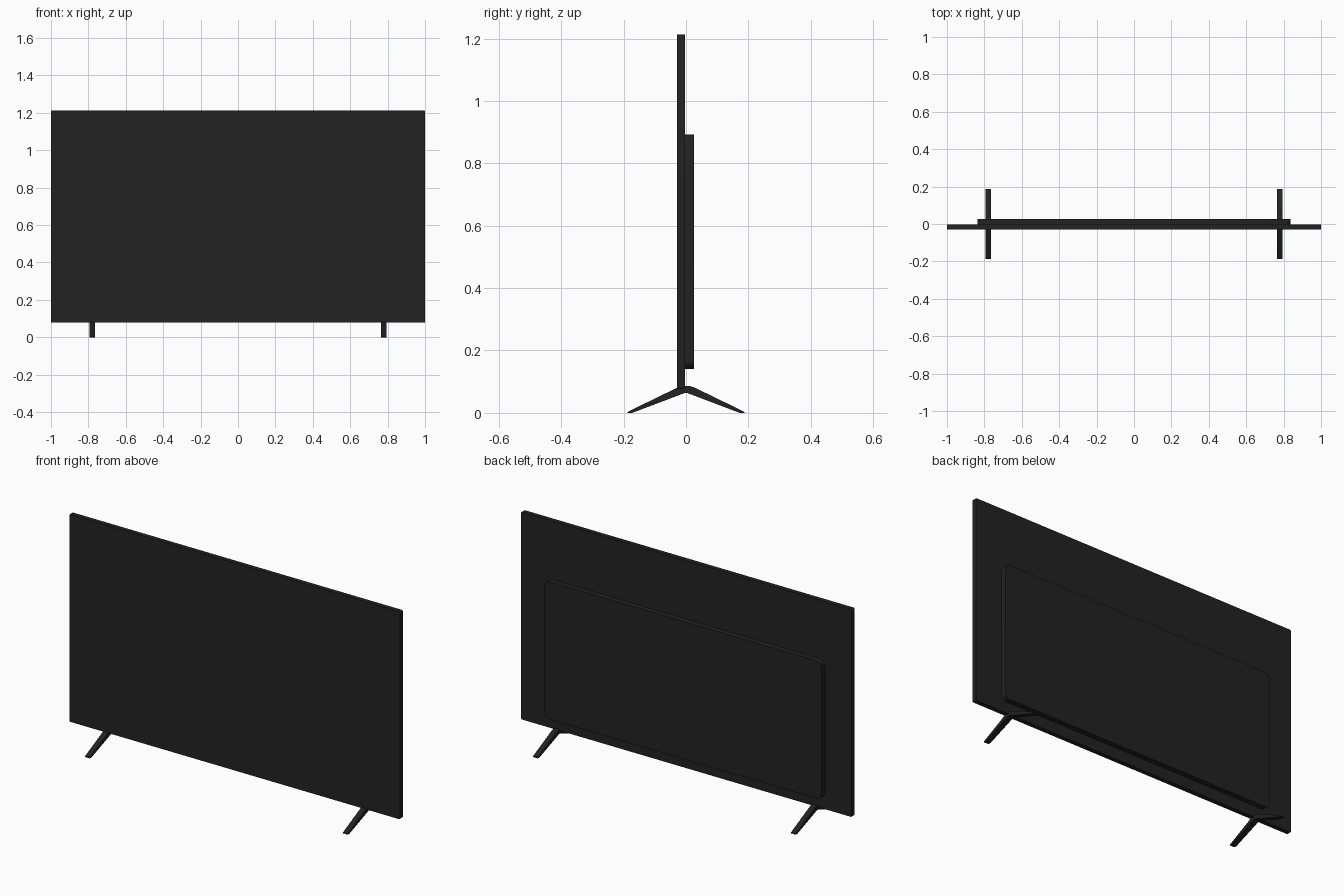
import bpy
import bmesh
import math
from mathutils import Vector

cube = bpy.data.objects.get("Cube")
if cube:
    bpy.data.objects.remove(cube, do_unlink=True)


def make_material(name, color):
    mat = bpy.data.materials.new(name)
    mat.use_nodes = True
    mat.diffuse_color = color
    mat.node_tree.nodes["Principled BSDF"].inputs["Base Color"].default_value = color
    return mat


black = make_material("soft black", (0.016, 0.016, 0.016, 1))


def extrude_profile(name, points, depth):
    """Close a planar outline and extrude it along the depth vector."""
    bm = bmesh.new()
    face = bm.faces.new([bm.verts.new(p) for p in points])
    result = bmesh.ops.extrude_face_region(bm, geom=[face], use_keep_orig=True)
    moved = [v for v in result["geom"] if isinstance(v, bmesh.types.BMVert)]
    bmesh.ops.translate(bm, verts=moved, vec=Vector(depth))
    bmesh.ops.recalc_face_normals(bm, faces=bm.faces)
    mesh = bpy.data.meshes.new(name)
    bm.to_mesh(mesh)
    bm.free()
    mesh.materials.append(black)
    obj = bpy.data.objects.new(name, mesh)
    bpy.context.collection.objects.link(obj)
    bpy.ops.object.select_all(action="DESELECT")
    obj.select_set(True)
    bpy.context.view_layer.objects.active = obj
    bpy.ops.object.shade_smooth_by_angle(angle=math.radians(30))
    return obj


def rounded_slab(name, half_width, bottom, top, front, back, radius, steps=6):
    """Upright slab with rounded corners as seen from the front."""
    centres = [(half_width - radius, top - radius), (radius - half_width, top - radius),
               (radius - half_width, bottom + radius), (half_width - radius, bottom + radius)]
    points = []
    for corner, (x, z) in enumerate(centres):
        for i in range(steps + 1):
            a = math.pi / 2 * (corner + i / steps)
            points.append((x + radius * math.cos(a), front, z + radius * math.sin(a)))
    return extrude_profile(name, points, (0, back - front, 0))


# Thin display panel and the raised housing behind it
rounded_slab("display_panel", 1.0, 0.078, 1.213, -0.029, -0.004, 0.006, 4)
rounded_slab("rear_housing", 0.838, 0.14, 0.893, -0.006, 0.026, 0.03)

# Chevron feet
half = [(0.012, 0.086), (0.03, 0.08), (0.186, 0.004), (0.188, 0), (0.172, 0), (0.006, 0.063)]
outline = half + [(-y, z) for y, z in reversed(half)]
for side, x in (("left", 0.78), ("right", -0.78)):
    extrude_profile(side + "_foot", [(x - 0.015, y, z) for y, z in outline], (0.03, 0, 0))
